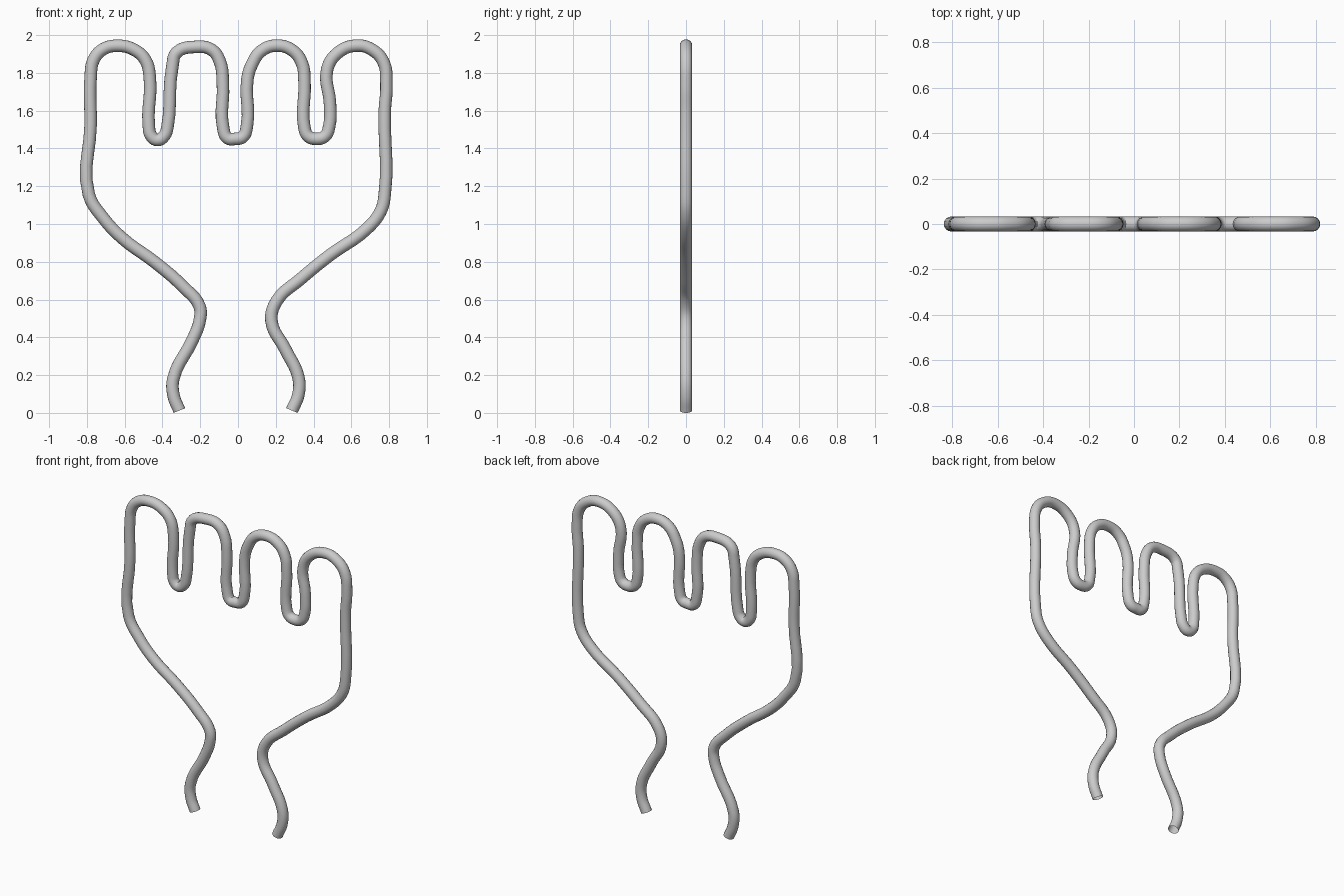
import bpy

# Centreline of the bent wire in the XZ plane, from left wrist end to right wrist end
path = [
    # left wrist and palm edge
    (-.31, .035), (-.34, .11), (-.343, .20), (-.24, .41), (-.203, .51), (-.203, .585),
    (-.29, .69), (-.44, .82), (-.61, .945), (-.71, 1.05), (-.79, 1.18),
    # first finger
    (-.78, 1.55), (-.78, 1.80), (-.765, 1.89), (-.715, 1.947), (-.637, 1.966), (-.55, 1.945),
    (-.49, 1.89), (-.467, 1.80), (-.472, 1.54), (-.46, 1.49), (-.426, 1.467), (-.39, 1.49), (-.373, 1.54),
    # second finger
    (-.347, 1.86), (-.325, 1.93), (-.225, 1.96), (-.14, 1.945), (-.095, 1.88), (-.08, 1.77),
    (-.078, 1.53), (-.055, 1.477), (-.015, 1.473), (.025, 1.483), (.047, 1.54),
    # third finger
    (.05, 1.79), (.075, 1.87), (.125, 1.94), (.205, 1.967), (.29, 1.94), (.34, 1.87),
    (.352, 1.78), (.352, 1.53), (.372, 1.487), (.415, 1.473), (.46, 1.487), (.483, 1.54),
    # fourth finger
    (.487, 1.66), (.472, 1.84), (.53, 1.93), (.63, 1.967), (.71, 1.945), (.77, 1.88),
    (.786, 1.76), (.777, 1.62), (.777, 1.18), (.755, 1.09), (.68, .995),
    # right palm edge and wrist
    (.49, .86), (.33, .73), (.205, .615), (.177, .51), (.25, .36), (.32, .21),
    (.32, .12), (.285, .035),
]

curve = bpy.data.curves.new("wire_hand_outline", 'CURVE')
curve.dimensions = '3D'
curve.bevel_depth = 0.033
curve.bevel_resolution = 6
curve.resolution_u = 5
curve.use_fill_caps = False

spline = curve.splines.new('BEZIER')
spline.bezier_points.add(len(path) - 1)
for p, (x, z) in zip(spline.bezier_points, path):
    p.co = (x, 0, z)
    p.handle_left_type = p.handle_right_type = 'AUTO'

wire = bpy.data.objects.new("wire_hand_outline", curve)
bpy.context.collection.objects.link(wire)

# Turn the tube into a smooth mesh
bpy.context.view_layer.objects.active = wire
wire.select_set(True)
bpy.ops.object.convert(target='MESH')
bpy.ops.object.shade_smooth_by_angle()
# Rest the lower ends on the ground
wire.location.z = -min(v.co.z for v in wire.data.vertices)
